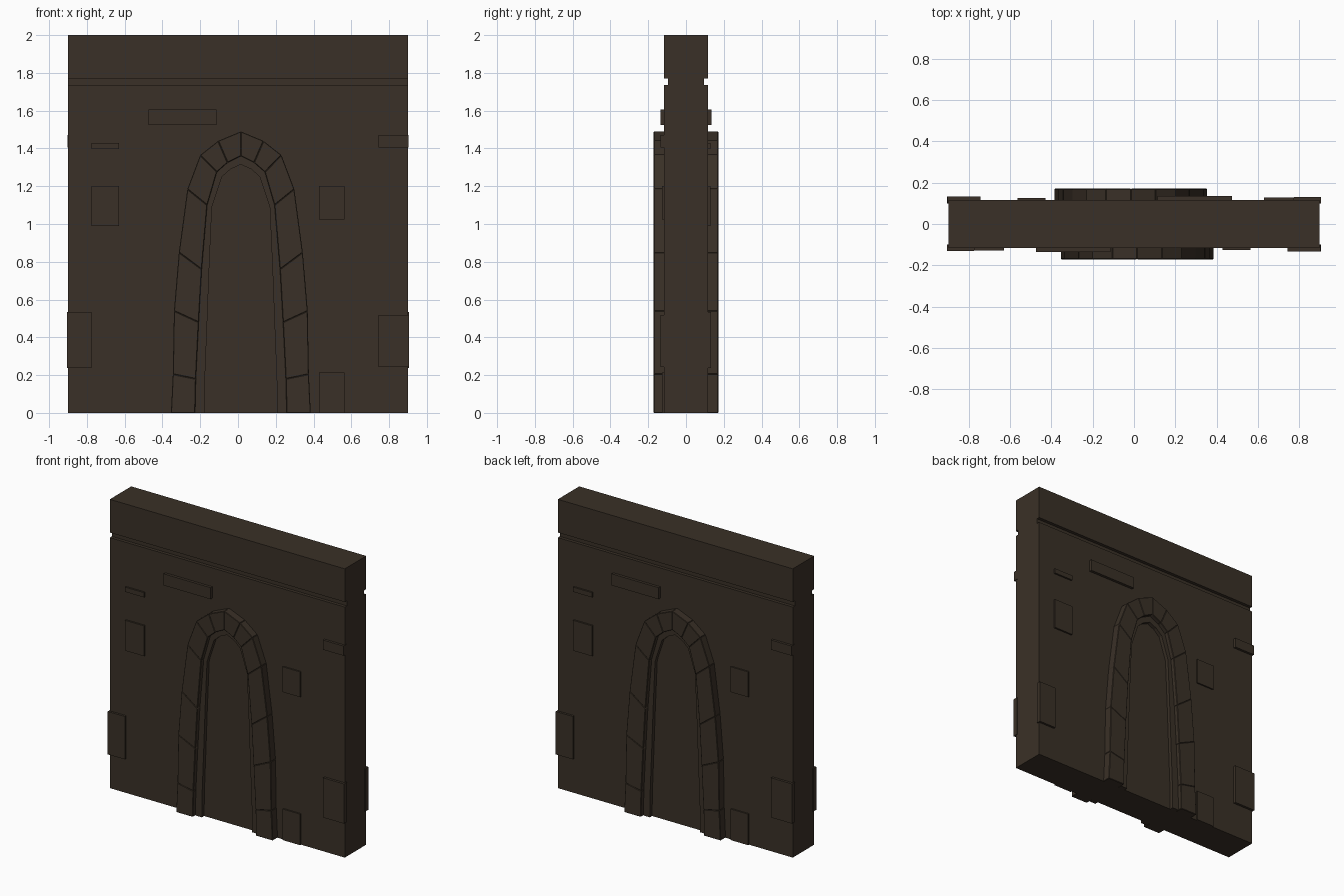
import bpy, bmesh

if "Cube" in bpy.data.objects:
    bpy.data.objects.remove(bpy.data.objects["Cube"])

stone = bpy.data.materials.new("dark brown stone")
stone.diffuse_color = (0.042, 0.030, 0.020, 1)
stone.use_nodes = True
stone.node_tree.nodes["Principled BSDF"].inputs["Base Color"].default_value = stone.diffuse_color


def prism(name, pts, y0, y1, s=1, bevel=0.0):
    """Extrude an x-z polygon from y0 to y1; s=-1 turns it to the back side."""
    bm = bmesh.new()
    a = [bm.verts.new((s * x, s * y0, z)) for x, z in pts]
    b = [bm.verts.new((s * x, s * y1, z)) for x, z in pts]
    bm.faces.new(a)
    bm.faces.new(b[::-1])
    n = len(pts)
    for i in range(n):
        bm.faces.new((a[i], b[i], b[(i + 1) % n], a[(i + 1) % n]))
    bmesh.ops.recalc_face_normals(bm, faces=bm.faces)
    me = bpy.data.meshes.new(name)
    bm.to_mesh(me)
    bm.free()
    me.materials.append(stone)
    ob = bpy.data.objects.new(name, me)
    bpy.context.collection.objects.link(ob)
    if bevel:
        m = ob.modifiers.new("worn_edges", "BEVEL")
        m.width = bevel
        m.segments = 1
    return ob


def rect(x0, x1, z0, z1):
    return [(x0, z0), (x1, z0), (x1, z1), (x0, z1)]


# Wall with a groove running round below the top course: side profile along x
T, G = 0.117, 0.095
half = [(T, 0), (T, 1.735), (G, 1.735), (G, 1.77), (T, 1.77), (T, 2)]
wall = prism("wall", half + [(-y, z) for y, z in half[::-1]], -0.9, 0.9)
for v in wall.data.vertices:
    v.co = (v.co.y, -v.co.x, v.co.z)

# Arch half outlines, measured from the arch centre line: outer, inner, lining
CX = 0.015
outer = [(.37, 0), (.36, .205), (.354, .54), (.328, .85), (.283, 1.185),
         (.215, 1.365), (.12, 1.44), (0, 1.49)]
inner = [(.242, 0), (.238, .18), (.223, .48), (.207, .76), (.178, 1.10),
         (.127, 1.275), (.07, 1.325), (0, 1.36)]
lining = [(.193, 0), (.19, .18), (.178, .48), (.168, .75), (.153, 1.09),
          (.10, 1.25), (.055, 1.29), (0, 1.315)]

# Raised stones: x0, x1, z0, z1, front y
stones = [(-.475, -.115, 1.525, 1.605, -.136), (-.775, -.63, 1.397, 1.43, -.129),
          (-.775, -.63, .99, 1.2, -.129), (.745, .903, 1.405, 1.472, -.134),
          (.43, .565, 1.025, 1.2, -.127), (-.906, -.775, .238, .535, -.132),
          (.745, .906, .243, .518, -.134), (.43, .565, 0, .215, -.127)]

for s, side in ((1, "front"), (-1, "back")):
    for m in (-1, 1):
        # Voussoirs and the stepped inner ring behind them
        for i in range(7):
            for label, o, n, y, bev in (("arch_stone", outer, inner, -.171, .003),
                                        ("arch_lining", inner, lining, -.142, 0)):
                q = [o[i], o[i + 1], n[i + 1], n[i]]
                prism(f"{side}_{label}", [(CX + m * x, z) for x, z in q],
                      y, -.10, s, bev)
    for x0, x1, z0, z1, y in stones:
        prism(f"{side}_raised_stone", rect(x0, x1, z0, z1), y, -.10, s)
